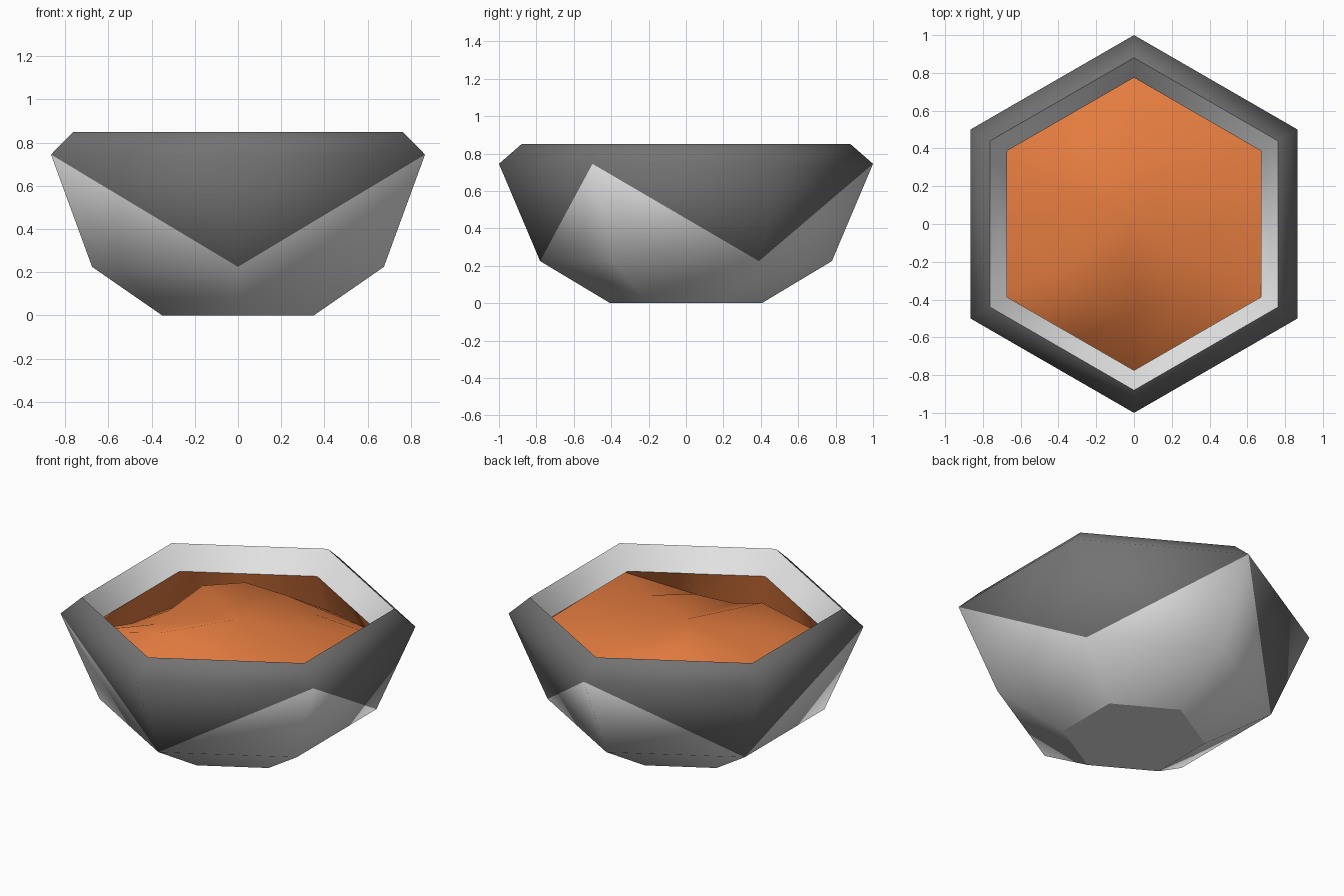
import bpy, bmesh, math

if "Cube" in bpy.data.objects:
    bpy.data.objects.remove(bpy.data.objects["Cube"])


def material(name, rgb):
    m = bpy.data.materials.new(name)
    m.diffuse_color = (*rgb, 1)
    m.use_nodes = True
    m.node_tree.nodes["Principled BSDF"].inputs["Base Color"].default_value = m.diffuse_color
    return m


DARK = material("dark_grey", (0.17, 0.17, 0.17))
LIGHT = material("light_grey", (0.77, 0.77, 0.77))
ORANGE = material("orange", (0.77, 0.20, 0.05))


def ring(bm, radii, heights, count=6, start=30, hexagonal=False):
    """Ring of vertices; one value or one per vertex. hexagonal pulls mid-edge points in."""
    radii = radii if isinstance(radii, list) else [radii] * count
    heights = heights if isinstance(heights, list) else [heights] * count
    verts = []
    for i, (r, z) in enumerate(zip(radii, heights)):
        a = math.radians(start + 360 / count * i)
        if hexagonal and i % 2:
            r *= math.cos(math.radians(30))
        verts.append(bm.verts.new((r * math.cos(a), r * math.sin(a), z)))
    return verts


def bridge(bm, a, b, mat=0):
    n = len(a)
    for i in range(n):
        j = (i + 1) % n
        bm.faces.new((a[i], a[j], b[j], b[i])).material_index = mat


def finish(bm, name, mats, sharp_rings):
    for f in bm.faces:
        f.smooth = True
    for r in sharp_rings:
        for i in range(len(r)):
            bm.edges.get((r[i], r[(i + 1) % len(r)])).smooth = False
    me = bpy.data.meshes.new(name)
    bm.to_mesh(me)
    bm.free()
    for m in mats:
        me.materials.append(m)
    ob = bpy.data.objects.new(name, me)
    bpy.context.collection.objects.link(ob)
    return ob


# Bowl shell: base, belly, shoulder, rim and inner lip
bm = bmesh.new()
base = ring(bm, 0.405, 0.0)
belly = ring(bm, 0.78, 0.225)
shoulder = ring(bm, 1.0, 0.745)
rim = ring(bm, 0.88, 0.85)
lip = ring(bm, 0.775, 0.72)
bm.faces.new(base[::-1]).material_index = 1
bridge(bm, base, belly, 1)
# Wall split along zigzag diagonals: dark points down, light points up
for i in range(6):
    j = (i + 1) % 6
    low, high = (i, j) if i % 2 == 0 else (j, i)
    bm.faces.new((shoulder[j], shoulder[i], belly[low])).material_index = 0
    bm.faces.new((belly[i], belly[j], shoulder[high])).material_index = 1
bridge(bm, shoulder, rim, 0)
bridge(bm, rim, lip, 1)
finish(bm, "bowl", [DARK, LIGHT], [base, rim])

# Lumpy filling: lining under the lip, uneven foot and a heap in the middle.
# Twelve points per ring, anticlockwise from the right back corner.
bm = bmesh.new()
edge = ring(bm, 0.775, 0.72, 12, hexagonal=True)
foot = ring(bm, [0.86, 0.86, 0.86, 0.85, 0.85, 0.86, 0.86, 0.84, 0.82, 0.85, 0.84, 0.85],
            [0.65, 0.57, 0.48, 0.46, 0.47, 0.52, 0.64, 0.46, 0.37, 0.56, 0.69, 0.67],
            12, hexagonal=True)
heap = ring(bm, 0.47,
            [0.71, 0.69, 0.72, 0.76, 0.76, 0.68, 0.70, 0.76, 0.67, 0.69, 0.70, 0.70], 12)
bridge(bm, edge, foot)
bridge(bm, foot, heap)
top = bm.verts.new((0, 0, 0.75))
for i in range(12):
    bm.faces.new((heap[i], heap[(i + 1) % 12], top))
finish(bm, "filling", [ORANGE], [foot])
